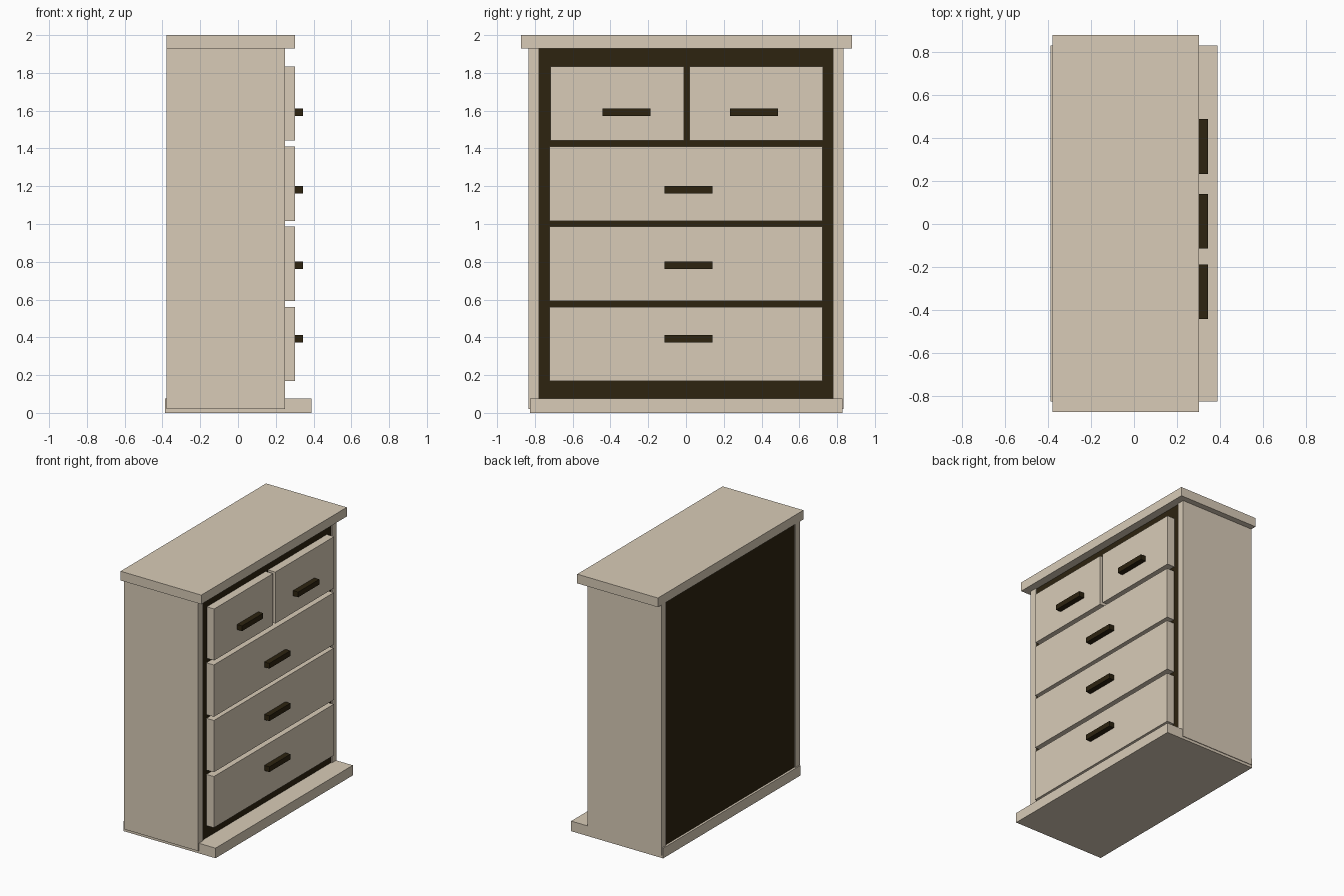
import bpy
import bmesh
from mathutils import Vector

if "Cube" in bpy.data.objects:
    bpy.data.objects.remove(bpy.data.objects["Cube"])


def material(name, rgb):
    m = bpy.data.materials.new(name)
    m.diffuse_color = (*rgb, 1.0)
    m.use_nodes = True
    m.node_tree.nodes["Principled BSDF"].inputs["Base Color"].default_value = m.diffuse_color
    return m


CREAM = material("cream_wood", (0.69, 0.60, 0.475))
DARK = material("dark_brown_wood", (0.026, 0.017, 0.005))


def box(name, x, y, z, mat):
    """Axis-aligned box from (min, max) ranges."""
    bm = bmesh.new()
    bmesh.ops.create_cube(bm, size=1.0)
    lo = Vector((x[0], y[0], z[0]))
    hi = Vector((x[1], y[1], z[1]))
    for v in bm.verts:
        v.co = Vector([lo[i] + (v.co[i] + 0.5) * (hi[i] - lo[i]) for i in range(3)])
    me = bpy.data.meshes.new(name)
    bm.to_mesh(me)
    bm.free()
    me.materials.append(mat)
    ob = bpy.data.objects.new(name, me)
    bpy.context.collection.objects.link(ob)
    return ob


# Carcass: plinth, overhanging top, two side panels and the dark core
box("base_plinth", (-0.387, 0.388), (-0.825, 0.828), (0.0, 0.077), CREAM)
box("top_slab", (-0.378, 0.302), (-0.873, 0.878), (1.93, 2.0), CREAM)
box("side_panel_near", (-0.378, 0.248), (-0.833, -0.778), (0.02, 1.94), CREAM)
box("side_panel_far", (-0.378, 0.248), (0.778, 0.833), (0.02, 1.94), CREAM)
box("dark_core", (-0.37, 0.24), (-0.78, 0.78), (0.07, 1.935), DARK)


# Drawers, each with a bar handle on its front
def drawer(name, y, z, handle_y, handle_z):
    box(name, (0.235, 0.302), y, z, CREAM)
    box(name + "_handle", (0.30, 0.344), (handle_y - 0.127, handle_y + 0.127),
        (handle_z - 0.02, handle_z + 0.02), DARK)


rows = [("bottom_drawer", 0.17, 0.56, 0.393),
        ("lower_drawer", 0.593, 0.987, 0.781),
        ("upper_drawer", 1.015, 1.41, 1.181)]
for name, z0, z1, hz in rows:
    drawer(name, (-0.722, 0.722), (z0, z1), 0.013, hz)

drawer("top_left_drawer", (-0.718, -0.01), (1.443, 1.835), -0.315, 1.592)
drawer("top_right_drawer", (0.018, 0.726), (1.443, 1.835), 0.36, 1.592)
